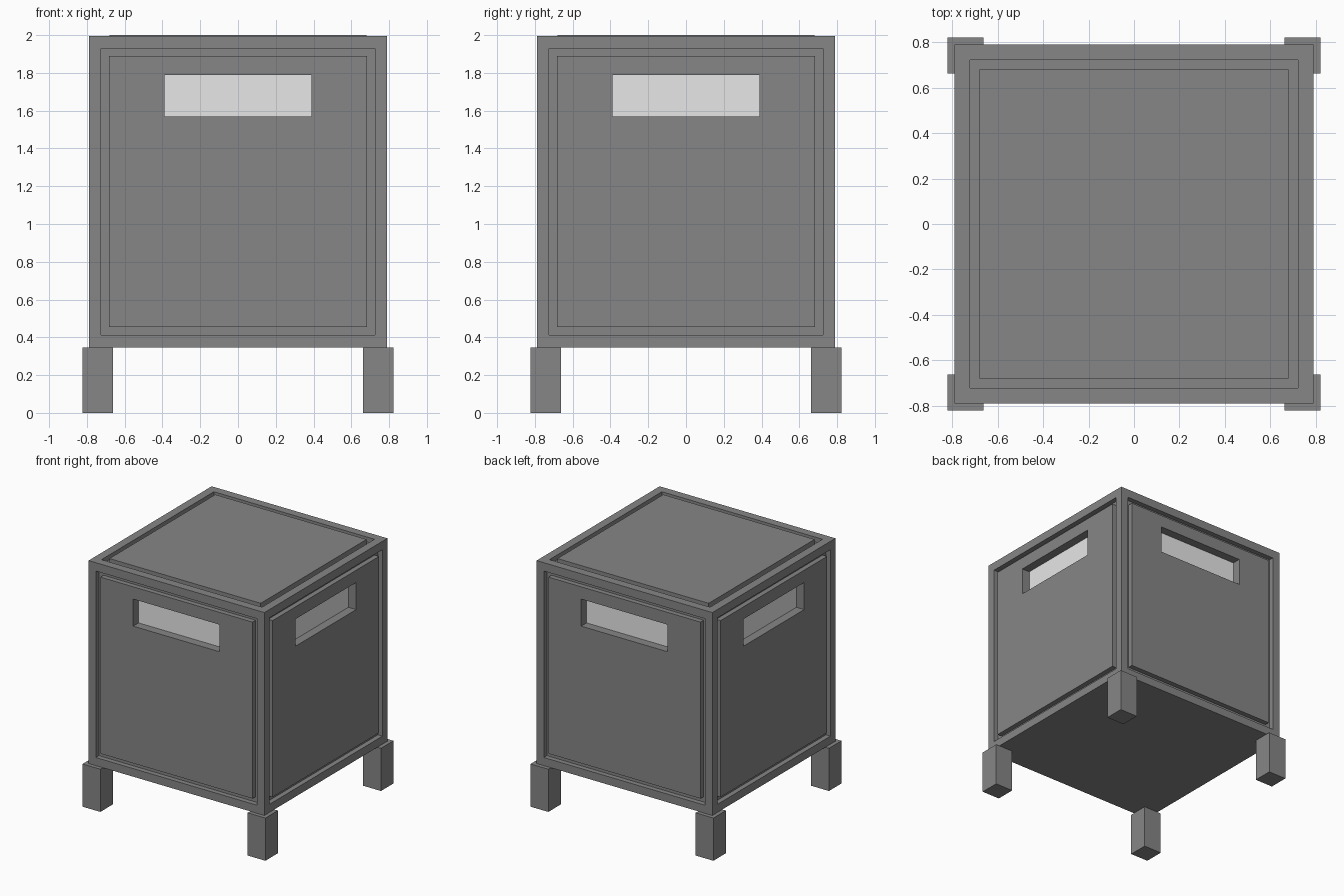
import bpy, bmesh, math
from mathutils import Matrix, Vector

if "Cube" in bpy.data.objects:
    bpy.data.objects.remove(bpy.data.objects["Cube"])


def material(name, c):
    m = bpy.data.materials.new(name)
    m.diffuse_color = (c, c, c, 1)
    m.use_nodes = True
    m.node_tree.nodes["Principled BSDF"].inputs["Base Color"].default_value = m.diffuse_color
    return m


DARK = material("dark grey", 0.24)
LIGHT = material("light grey", 0.8)

H = 0.79              # half width of the body
Z0, Z1 = 0.347, 1.996  # body bottom and top
GROOVE = 0.04
SLOT = 0.07


def rect(x, lo, hi, depth):
    """Rectangle loop on the front plane, pushed inwards by depth."""
    return [Vector((sx * x, -H + depth, z)) for sx, z in
            ((-1, lo), (1, lo), (1, hi), (-1, hi))]


def nested(bm, rings, mat, cap=0):
    """Bridge nested four-sided rings, then cap the last one."""
    loops = [[bm.verts.new(mat @ p) for p in r] for r in rings]
    for a, b in zip(loops, loops[1:]):
        for i in range(4):
            j = (i + 1) % 4
            bm.faces.new((a[i], a[j], b[j], b[i]))
    f = bm.faces.new(loops[-1])
    f.material_index = cap


def finish(bm, name, mats):
    bmesh.ops.remove_doubles(bm, verts=bm.verts[:], dist=0.0005)
    bmesh.ops.recalc_face_normals(bm, faces=bm.faces[:])
    me = bpy.data.meshes.new(name)
    bm.to_mesh(me)
    bm.free()
    for m in mats:
        me.materials.append(m)
    ob = bpy.data.objects.new(name, me)
    bpy.context.collection.objects.link(ob)
    return ob


# Body: four sides with grooved panel and lit slot
bm = bmesh.new()
side = [rect(H, Z0, Z1, 0),
        rect(0.725, 0.413, 1.928, 0), rect(0.725, 0.413, 1.928, GROOVE),
        rect(0.684, 0.456, 1.89, GROOVE), rect(0.684, 0.456, 1.89, 0),
        rect(0.389, 1.57, 1.79, 0), rect(0.389, 1.57, 1.79, SLOT)]
for k in range(4):
    nested(bm, side, Matrix.Rotation(k * math.pi / 2, 4, 'Z'), 1)

# Body: grooved lid with slightly raised panel
lid = [[Vector((sx * w, sy * w, z)) for sx, sy in ((-1, -1), (1, -1), (1, 1), (-1, 1))]
       for w, z in ((H, Z1), (0.722, Z1), (0.722, Z1 - GROOVE),
                    (0.68, Z1 - GROOVE), (0.68, 2.0))]
nested(bm, lid, Matrix.Identity(4))

# Body: plain underside
nested(bm, [[Vector((p.x, p.y, Z0)) for p in lid[0]]], Matrix.Identity(4))
finish(bm, "box_body", (DARK, LIGHT))

# Feet at the four corners
for sx, nx in ((-1, "left"), (1, "right")):
    for sy, ny in ((-1, "front"), (1, "back")):
        bm = bmesh.new()
        bmesh.ops.create_cube(bm, size=1, matrix=Matrix.Translation(
            (sx * 0.742, sy * 0.742, Z0 / 2)) @ Matrix.Diagonal((0.16, 0.16, Z0, 1)))
        finish(bm, f"{ny}_{nx}_foot", (DARK,))
